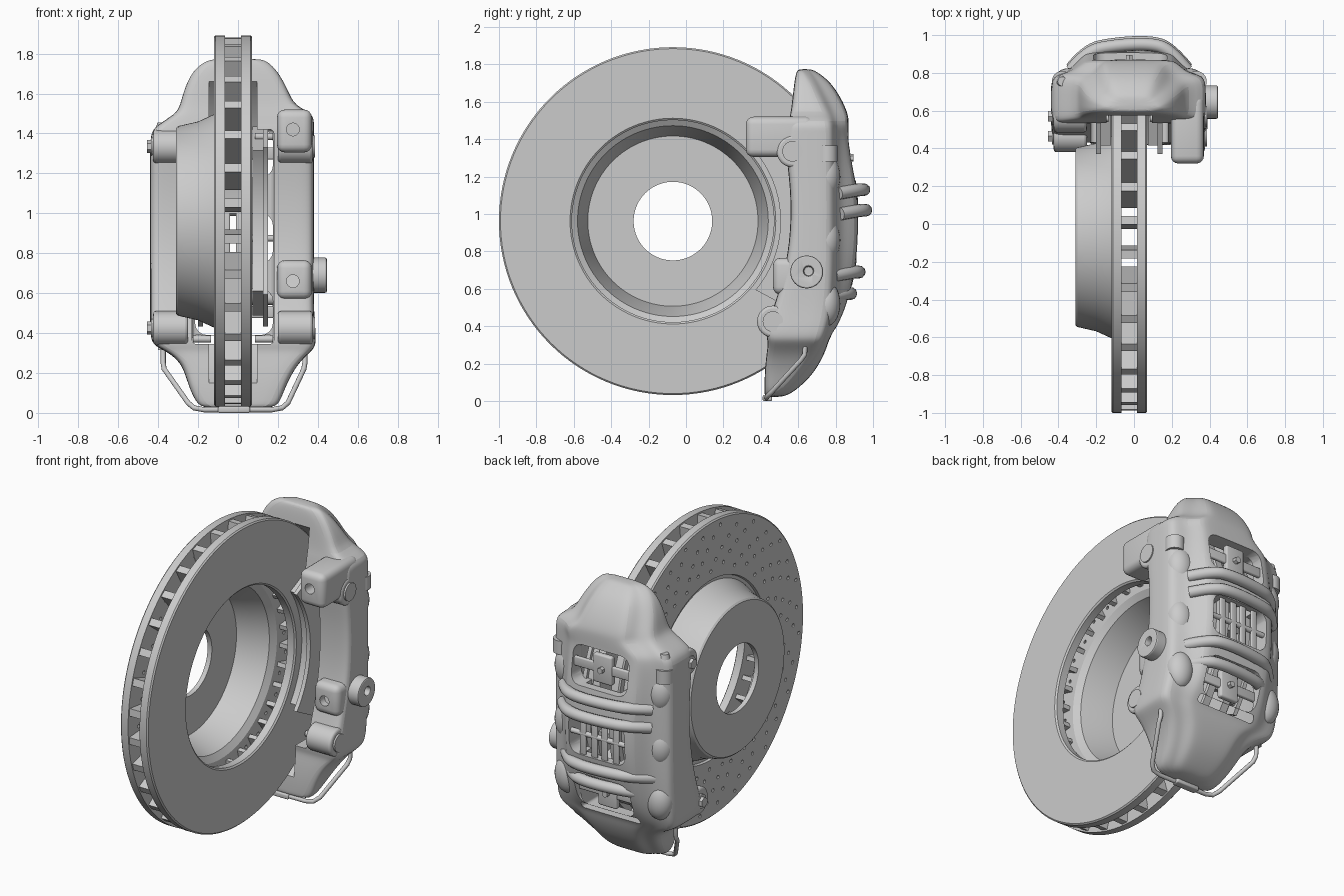
import bpy, bmesh, math
from mathutils import Matrix, Vector

if "Cube" in bpy.data.objects:
    bpy.data.objects.remove(bpy.data.objects["Cube"])

CY, CZ, R = -0.07, 0.962, 0.93          # disc axis position and radius


def finish(bm, name, angle=35):
    bmesh.ops.recalc_face_normals(bm, faces=bm.faces)
    me = bpy.data.meshes.new(name)
    bm.to_mesh(me)
    bm.free()
    ob = bpy.data.objects.new(name, me)
    bpy.context.collection.objects.link(ob)
    smooth(ob, angle)
    return ob


def smooth(ob, angle=35):
    bpy.ops.object.select_all(action='DESELECT')
    bpy.context.view_layer.objects.active = ob
    ob.select_set(True)
    bpy.ops.object.shade_smooth_by_angle(angle=math.radians(angle))


def apply(ob, kind, **props):
    m = ob.modifiers.new(kind, kind)
    for k, v in props.items():
        setattr(m, k, v)
    bpy.context.view_layer.objects.active = ob
    bpy.ops.object.modifier_apply(modifier=m.name)


def cut(ob, cutter):
    apply(ob, 'BOOLEAN', object=cutter, operation='DIFFERENCE', solver='EXACT')
    bpy.data.objects.remove(cutter)


def box(name, x, y, z, bevel=0.0, seg=3):
    bm = bmesh.new()
    bmesh.ops.create_cube(bm, size=1)
    for v in bm.verts:
        v.co = [a + (b - a) * (c + 0.5) for (a, b), c in zip((x, y, z), v.co)]
    if bevel:
        bmesh.ops.bevel(bm, geom=bm.edges[:], offset=bevel, segments=seg, profile=0.5, affect='EDGES')
    return finish(bm, name)


def rod(name, a, b, r, r2=None, n=24):
    a, b = Vector(a), Vector(b)
    bm = bmesh.new()
    rot = (b - a).to_track_quat('Z', 'Y').to_matrix().to_4x4()
    bmesh.ops.create_cone(bm, cap_ends=True, segments=n, radius1=r, radius2=r if r2 is None else r2,
                          depth=(b - a).length, matrix=Matrix.Translation((a + b) / 2) @ rot)
    return finish(bm, name)


def lathe(name, prof, n=128):
    """Closed (x, radius) profile turned about the disc axis."""
    bm = bmesh.new()
    rings = []
    for i in range(n):
        t = 2 * math.pi * i / n
        rings.append([bm.verts.new((x, CY + r * math.cos(t), CZ + r * math.sin(t))) for x, r in prof])
    for i in range(n):
        p, q = rings[i], rings[(i + 1) % n]
        for k in range(len(prof)):
            j = (k + 1) % len(prof)
            bm.faces.new((p[k], p[j], q[j], q[k]))
    return finish(bm, name, 30)


def tube(name, pts, r, kind='POLY'):
    cu = bpy.data.curves.new(name, 'CURVE')
    cu.dimensions, cu.bevel_depth, cu.bevel_resolution, cu.use_fill_caps = '3D', r, 4, True
    s = cu.splines.new(kind)
    s.points.add(len(pts) - 1)
    for p, c in zip(s.points, pts):
        p.co = (*c, 1)
    if kind == 'NURBS':
        s.use_endpoint_u, s.order_u, s.resolution_u = True, 3, 8
    ob = bpy.data.objects.new(name, cu)
    bpy.context.collection.objects.link(ob)
    return ob


def blob(name, c, s):
    bm = bmesh.new()
    bmesh.ops.create_uvsphere(bm, u_segments=24, v_segments=14, radius=1,
                              matrix=Matrix.Translation(c) @ Matrix.Diagonal((*s, 1)))
    return finish(bm, name, 60)


# --- brake disc: drilled plate with hat, plain plate, vanes ---
hat = lathe("disc_plate_with_hat", [
    (-0.112, R), (-0.12, R - 0.008), (-0.12, 0.565), (-0.105, 0.56), (-0.105, 0.54), (-0.13, 0.53),
    (-0.2, 0.498), (-0.3, 0.475), (-0.31, 0.465), (-0.31, 0.21), (-0.28, 0.21), (-0.28, 0.455),
    (-0.2, 0.475), (-0.09, 0.51), (-0.065, 0.55), (-0.065, R)])
bm = bmesh.new()
for i in range(32):
    for k in range(5):
        t, r = 2 * math.pi * i / 32 + 0.075 * k + 0.01, 0.62 + 0.06 * k + 0.025 * (i % 2)
        bmesh.ops.create_cone(bm, cap_ends=True, segments=10, radius1=0.011, radius2=0.011, depth=0.1,
                              matrix=Matrix.Translation((-0.1, CY + r * math.cos(t), CZ + r * math.sin(t)))
                              @ Matrix.Rotation(math.pi / 2, 4, 'Y'))
cut(hat, finish(bm, "hole_cutter"))
smooth(hat, 30)
lathe("disc_plain_plate", [(0.015, R), (0.062, R), (0.07, R - 0.008), (0.07, 0.55), (0.062, 0.54), (0.015, 0.54)])
bm = bmesh.new()
for i in range(32):
    t = 2 * math.pi * (i + 0.5) / 32
    m = Matrix.Translation((-0.025, CY, CZ)) @ Matrix.Rotation(t, 4, 'X') @ Matrix.Translation((0, 0.75, 0))
    g = bmesh.ops.create_cube(bm, size=1, matrix=Matrix.Diagonal((0.084, 0.34, 0.036, 1)))
    for v in g['verts']:
        v.co.z *= 1 + v.co.y * 1.5
    bmesh.ops.transform(bm, matrix=m, verts=g['verts'])
finish(bm, "disc_vanes")

# --- caliper body: horizontal sections (z, x left, x right, y front, y shoulder, y crown) ---
secs = [
    (0.02, -0.17, 0.17, 0.42, 0.47, 0.52), (0.05, -0.21, 0.21, 0.42, 0.52, 0.58),
    (0.14, -0.25, 0.24, 0.42, 0.61, 0.68), (0.25, -0.28, 0.30, 0.43, 0.69, 0.74),
    (0.31, -0.36, 0.37, 0.44, 0.72, 0.76), (0.34, -0.43, 0.39, 0.43, 0.73, 0.77),
    (0.40, -0.44, 0.39, 0.43, 0.75, 0.81), (0.50, -0.44, 0.38, 0.47, 0.77, 0.86),
    (0.70, -0.44, 0.38, 0.53, 0.78, 0.91), (0.90, -0.44, 0.38, 0.56, 0.78, 0.93),
    (1.12, -0.44, 0.38, 0.56, 0.78, 0.92), (1.28, -0.44, 0.38, 0.54, 0.78, 0.89),
    (1.40, -0.44, 0.38, 0.53, 0.78, 0.87), (1.44, -0.41, 0.38, 0.54, 0.78, 0.87),
    (1.50, -0.31, 0.38, 0.55, 0.77, 0.87), (1.54, -0.29, 0.28, 0.56, 0.76, 0.865),
    (1.62, -0.27, 0.25, 0.57, 0.72, 0.83), (1.71, -0.23, 0.20, 0.58, 0.68, 0.77),
    (1.76, -0.17, 0.15, 0.59, 0.65, 0.70), (1.775, -0.12, 0.11, 0.60, 0.64, 0.67)]


def section(xl, xr, y0, ys, y1):
    w, d = 0.21 * (xr - xl), y1 - ys
    half = [(0.14, y0), (0.03, y0), (0, y0 + 0.02), (0, (y0 + ys) / 2), (0, ys - 0.02), (0.03, ys + 0.01),
            (w * 0.65, ys + d * 0.3), (w, y1 - d * 0.1), (w + 0.05, y1)]
    return [(xl + a, b) for a, b in half] + [(xr - a, b) for a, b in reversed(half)]


bm = bmesh.new()
rows = [[bm.verts.new((x, y, s[0])) for x, y in section(*s[1:])] for s in secs]
n = len(rows[0])
for p, q in zip(rows, rows[1:]):
    for k in range(n):
        bm.faces.new((p[k], p[(k + 1) % n], q[(k + 1) % n], q[k]))
bm.faces.new(rows[0])
bm.faces.new(rows[-1])
body = finish(bm, "caliper_body")
apply(body, 'SUBSURF', levels=2)
# disc slot, pad cavity and three bridge windows
cut(body, rod("slot_cutter", (-0.145, CY, CZ), (0.095, CY, CZ), 0.95, n=128))
cut(body, box("cavity_cutter", (-0.23, 0.18), (0.2, 0.8), (0.345, 1.42), 0.02))
WINDOWS = [(0.39, 0.62), (0.75, 1.0), (1.18, 1.42)]
for z0, z1 in WINDOWS:
    cut(body, box("window_cutter", (-0.215, 0.175), (0.6, 1.2), (z0, z1), 0.06, 4))
smooth(body, 40)

# --- ribs across the bridge, and piston bulges along both shoulders ---
for z, y in ((1.13, 0.945), (1.02, 0.955), (0.69, 0.92), (0.575, 0.875)):
    tube("bridge_rib", [(-0.33, y - 0.13, z - 0.02), (-0.25, y - 0.03, z), (-0.1, y, z), (0.08, y + 0.01, z),
                        (0.19, y - 0.02, z), (0.28, y - 0.13, z - 0.02)], 0.034, 'NURBS')
for x in (-0.345, 0.29):
    for z in (0.52, 0.86, 1.2):
        blob("piston_bulge", (x, 0.75, z), (0.085, 0.075, 0.12))

# --- pads: arc shaped backing plate and friction block on both sides ---


def arc_pad(name, x0, x1, r0, r1, a):
    bm = bmesh.new()
    ts = [-a + 2 * a * i / 24 for i in range(25)]
    pts = [(r1, t) for t in ts] + [(r0, t * 1.12) for t in reversed(ts)]
    f = bm.faces.new([bm.verts.new((x0, CY + r * math.cos(t), CZ + r * math.sin(t))) for r, t in pts])
    g = bmesh.ops.extrude_face_region(bm, geom=[f])
    bmesh.ops.translate(bm, vec=(x1 - x0, 0, 0), verts=[v for v in g['geom'] if isinstance(v, bmesh.types.BMVert)])
    finish(bm, name)


for s in (-1, 1):
    mx = lambda d: -0.025 + s * d
    arc_pad("pad_friction", mx(0.098), mx(0.15), 0.6, 0.89, 0.56)
    arc_pad("pad_backing", mx(0.15), mx(0.175), 0.575, 0.91, 0.62)
    for z in (0.37, 1.385):
        rod("pad_abutment", (mx(0.11), 0.56, z), (mx(0.2), 0.56, z), 0.018)

# --- pad springs and retaining pins inside the windows ---
for z, y in ((0.505, 0.80), (1.30, 0.85)):
    box("spring_cross_bar", (-0.23, 0.18), (y - 0.012, y + 0.012), (z - 0.03, z + 0.03), 0.008)
    box("spring_leaf", (-0.09, 0.04), (y - 0.018, y + 0.02), (z - 0.09, z + 0.09), 0.012)
    rod("spring_bolt", (-0.025, y, z), (-0.025, y + 0.045, z), 0.02, n=6)
for x in (-0.14, -0.06, 0.01, 0.09):
    box("spring_slat", (x - 0.02, x + 0.02), (0.885, 0.9), (0.74, 1.01), 0.006)
rod("retaining_pin", (-0.24, 0.885, 0.875), (0.19, 0.885, 0.875), 0.016)

# --- mounting lugs with bolt holes on the inboard half ---
for y0, y1, z0, z1, hz in ((0.32, 0.68, 1.305, 1.52, 1.42), (0.465, 0.72, 0.57, 0.765, 0.66)):
    lug = box("mounting_lug", (0.195, 0.37), (y0, y1), (z0, z1), 0.04, 4)
    cut(lug, rod("lug_hole_cutter", (0.275, y0 - 0.1, hz), (0.275, y0 + 0.15, hz), 0.032))
    smooth(lug)

# --- round bosses and joint bolts on the side faces ---
boss = rod("hose_boss", (0.34, 0.645, 0.69), (0.445, 0.645, 0.69), 0.088, n=32)
cut(boss, rod("boss_hole_cutter", (0.4, 0.655, 0.695), (0.5, 0.655, 0.695), 0.026))
apply(boss, 'BEVEL', width=0.008, segments=2)
smooth(boss)
for y, z in ((0.57, 1.335), (0.465, 0.425)):
    for x0, x1 in ((0.2, 0.375), (-0.425, -0.25)):
        apply(rod("joint_boss", (x0, y, z), (x1, y, z), 0.085, n=32), 'BEVEL', width=0.015, segments=3)
    rod("joint_plug", (0.36, y, z), (0.386, y, z), 0.055, n=32)
    rod("joint_bolt_washer", (-0.435, y, z), (-0.42, y, z), 0.045)
    rod("joint_bolt_head", (-0.455, y, z), (-0.43, y, z), 0.032, n=6)

# --- bleed screws ---
for x in (-0.38, 0.33):
    rod("bleeder_seat", (x, 0.755, 1.28), (x, 0.755, 1.365), 0.055)
    rod("bleeder_hex", (x, 0.755, 1.36), (x, 0.755, 1.40), 0.037, n=6)
    rod("bleeder_neck", (x, 0.755, 1.39), (x, 0.755, 1.43), 0.022)
    rod("bleeder_cap", (x, 0.755, 1.425), (x, 0.755, 1.455), 0.032, 0.024)

# --- crossover pipe with end nuts and centre clip ---
tube("crossover_pipe", [(-0.375, 0.64, 0.34), (-0.375, 0.635, 0.25), (-0.37, 0.615, 0.22), (-0.25, 0.46, 0.05),
                        (-0.22, 0.435, 0.025), (-0.17, 0.43, 0.016), (0.17, 0.43, 0.016), (0.22, 0.435, 0.025),
                        (0.25, 0.46, 0.05), (0.33, 0.615, 0.22), (0.335, 0.635, 0.25), (0.335, 0.64, 0.34)], 0.013)
for x in (-0.375, 0.335):
    rod("pipe_nut", (x, 0.64, 0.315), (x, 0.64, 0.36), 0.03, n=6)
box("pipe_clip", (-0.1, 0.06), (0.41, 0.46), (0.0, 0.032), 0.008)
